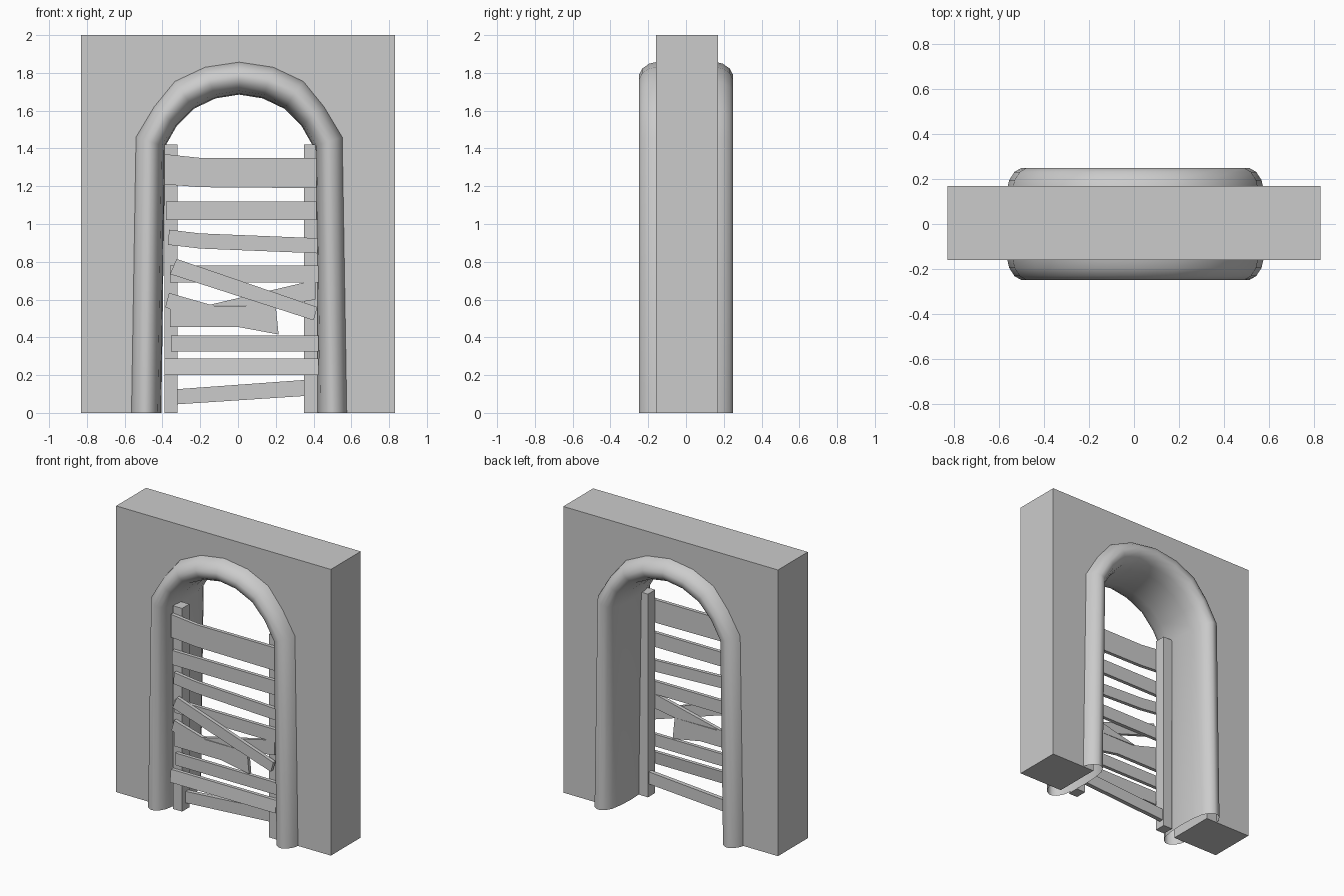
import bpy, bmesh

if "Cube" in bpy.data.objects:
    bpy.data.objects.remove(bpy.data.objects["Cube"])

CX = 0.006  # slight sideways shift of the arch


def finish(name, bm, smooth=False):
    bmesh.ops.recalc_face_normals(bm, faces=bm.faces[:])
    me = bpy.data.meshes.new(name)
    bm.to_mesh(me)
    bm.free()
    ob = bpy.data.objects.new(name, me)
    bpy.context.collection.objects.link(ob)
    if smooth:
        bpy.context.view_layer.objects.active = ob
        ob.select_set(True)
        bpy.ops.object.shade_smooth_by_angle(angle=0.9)
        ob.select_set(False)
    return ob


def slab(name, outline, y0, y1, lean=0.0):
    """Extrude an (x, z) outline from y0 to y1; lean tips the top backwards."""
    bm = bmesh.new()
    zb = min(p[1] for p in outline)
    rows = [[bm.verts.new((x, y + lean * (z - zb), z)) for x, z in outline] for y in (y0, y1)]
    bm.faces.new(rows[0])
    bm.faces.new(rows[1][::-1])
    n = len(outline)
    for i in range(n):
        j = (i + 1) % n
        bm.faces.new((rows[0][i], rows[0][j], rows[1][j], rows[1][i]))
    return finish(name, bm)


def box(x0, x1, z0, z1):
    return [(x0, z0), (x1, z0), (x1, z1), (x0, z1)]


# Arch: paired inner and outer half paths, mirrored to full paths
inner = [(.412, 0), (.392, 1.41), (.33, 1.52), (.24, 1.61), (.125, 1.665), (0, 1.685)]
outer = [(.57, 0), (.546, 1.46), (.45, 1.62), (.34, 1.755), (.18, 1.83), (0, 1.857)]


def arch(t):
    half = [(a[0] + t * (b[0] - a[0]), a[1] + t * (b[1] - a[1])) for a, b in zip(inner, outer)]
    full = half + [(-x, z) for x, z in half[-2::-1]]
    return [(x + CX, z) for x, z in full]


# Wall with arched opening
slab("wall", [(-.83, 0), (-.83, 2), (.83, 2), (.83, 0)] + arch(.45), -.16, .17)

# Rounded arch surround swept through the opening
side = [(.16, 1), (.195, .95), (.232, .8), (.25, .6), (.25, .45), (.232, .27), (.19, .12), (.11, .03)]
section = [(-y, t) for y, t in side] + [(0, 0)] + side[::-1]
bm = bmesh.new()
rows = [[bm.verts.new((x, y, z)) for x, z in arch(t)] for y, t in section]
for r, s in zip(rows, rows[1:]):
    for i in range(len(r) - 1):
        bm.faces.new((r[i], r[i + 1], s[i + 1], s[i]))
finish("arch_surround", bm, True)

# Posts
slab("left_post", box(-.39, -.32, 0, 1.42), -.16, -.08)
slab("right_post", box(.35, .42, 0, 1.42), -.16, -.08)

# Planks nailed in front of the posts
F0, F1 = -.185, -.16
planks = {
    "top_plank": [(-.39, 1.21), (-.2, 1.195), (.415, 1.19), (.415, 1.35), (-.2, 1.35), (-.39, 1.37)],
    "second_plank": box(-.38, .415, 1.02, 1.12),
    "bent_plank": [(-.37, .89), (-.2, .87), (.42, .845), (.42, .925), (-.2, .95), (-.365, .97)],
    "middle_plank": box(-.36, .425, .69, .78),
    "broken_plank_left": [(-.36, .455), (0, .455), (.215, .415), (.2, .565), (-.12, .565),
                          (-.365, .635), (-.385, .56), (-.36, .55)],
    "broken_plank_right": [(-.16, .57), (.2, .565), (.41, .6), (.41, .69), (.35, .69)],
    "lower_plank": box(-.355, .425, .325, .41),
}
for name, outline in planks.items():
    slab(name, outline, F0, F1)
slab("leaning_plank", box(-.39, .425, .2, .287), -.195, -.17, .12)
slab("diagonal_plank", [(-.36, .735), (.40, .49), (.42, .56), (-.325, .815)], -.21, -.185)

# Bottom plank set between the posts
slab("bottom_plank", [(-.33, .045), (.36, .09), (.36, .175), (-.33, .125)], -.12, -.09)
